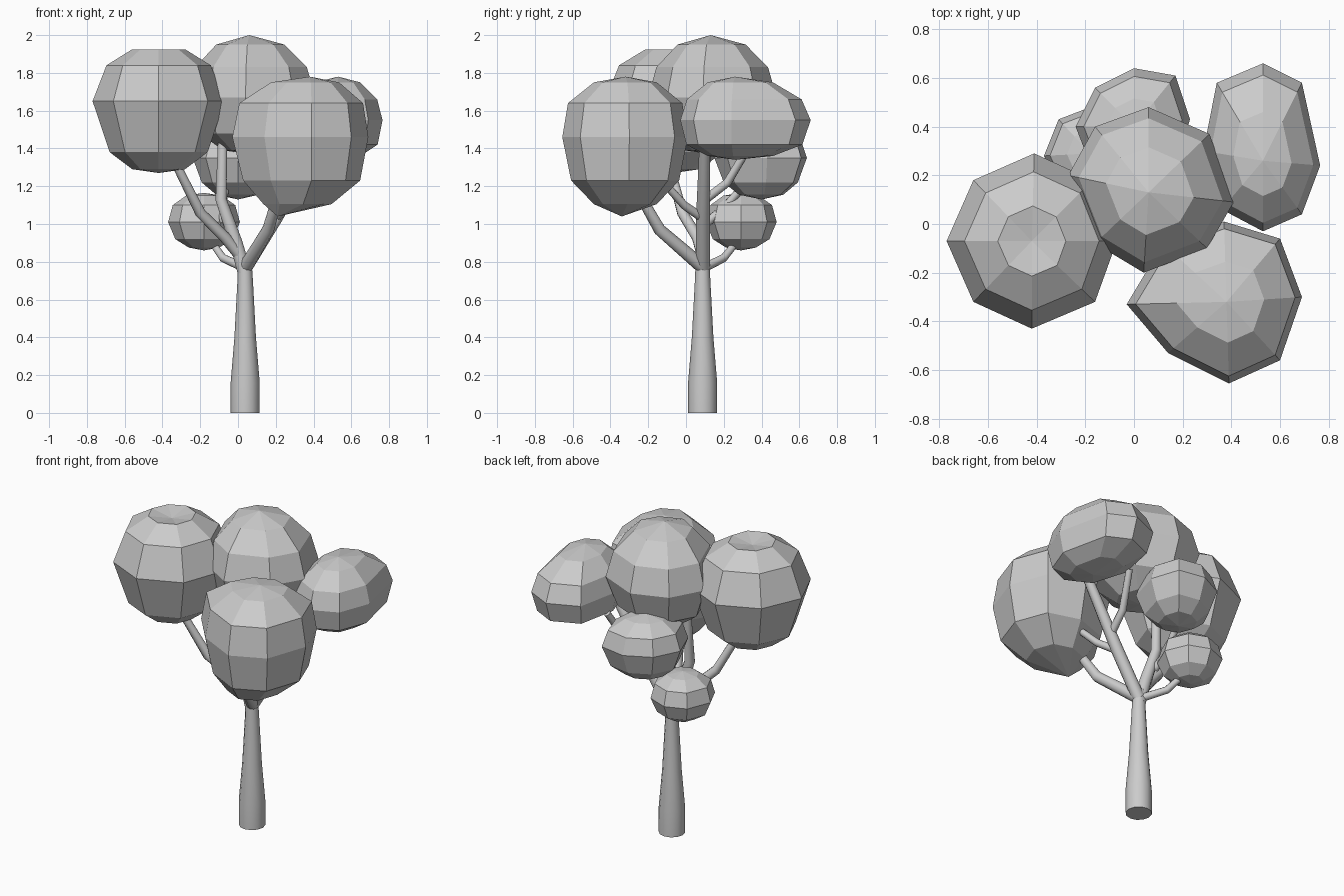
import bpy, bmesh, math


def limb(name, points, sides_res=3):
    """Tapered round tube through (x, y, z, radius) points."""
    cu = bpy.data.curves.new(name, 'CURVE')
    cu.dimensions = '3D'
    cu.bevel_depth = 1.0
    cu.bevel_resolution = sides_res
    cu.use_fill_caps = True
    sp = cu.splines.new('POLY')
    sp.points.add(len(points) - 1)
    for p, (x, y, z, r) in zip(sp.points, points):
        p.co = (x, y, z, 1)
        p.radius = r
    ob = bpy.data.objects.new(name, cu)
    bpy.context.collection.objects.link(ob)
    bpy.ops.object.select_all(action='DESELECT')
    ob.select_set(True)
    bpy.context.view_layer.objects.active = ob
    bpy.ops.object.convert(target='MESH')
    bpy.ops.object.shade_smooth_by_angle(angle=math.radians(50))


def foliage(name, centre, outline, profile):
    """Faceted clump: eight-sided plan outline scaled by (z, scale, dx, dy) rings."""
    cx, cy = centre
    bm = bmesh.new()
    rings = []
    for z, s, *shift in profile:
        dx, dy = shift or (0, 0)
        if s == 0:
            rings.append([bm.verts.new((cx + dx, cy + dy, z))])
        else:
            rings.append([bm.verts.new((cx + dx + (x - cx) * s, cy + dy + (y - cy) * s, z))
                          for x, y in outline])
    n = len(outline)
    for lo, hi in zip(rings, rings[1:]):
        for i in range(n):
            j = (i + 1) % n
            if len(lo) == 1:
                bm.faces.new((lo[0], hi[j], hi[i]))
            elif len(hi) == 1:
                bm.faces.new((lo[i], lo[j], hi[0]))
            else:
                bm.faces.new((lo[i], lo[j], hi[j], hi[i]))
    bmesh.ops.recalc_face_normals(bm, faces=bm.faces)
    me = bpy.data.meshes.new(name)
    bm.to_mesh(me)
    bm.free()
    bpy.context.collection.objects.link(bpy.data.objects.new(name, me))


# Trunk
limb("trunk", [(.038, .088, 0, .077), (.038, .088, .16, .077), (.038, .088, .4, .057),
               (.038, .088, .7, .041), (.035, .088, .82, .036)], 4)

# Main branches and forks
limb("branch_top", [(.035, .09, .74, .038), (-.01, .09, .9, .036), (-.09, .09, 1.13, .031),
                    (-.08, .11, 1.5, .025)])
limb("branch_left", [(.02, .09, .82, .03), (-.07, .06, .93, .03), (-.2, -.02, 1.06, .028),
                     (-.35, -.1, 1.36, .022)])
limb("branch_right", [(.04, .09, .77, .038), (.2, .09, 1.03, .037), (.45, .1, 1.45, .028)])
limb("branch_right_fork", [(.25, .09, 1.12, .024), (.27, .22, 1.22, .023), (.32, .34, 1.42, .02)])
limb("branch_right_stub", [(.2, .09, 1.03, .024), (.27, -.01, 1.1, .022), (.32, -.1, 1.2, .02)])
limb("branch_front", [(.045, .08, .78, .037), (.16, -.14, .97, .032), (.22, -.26, 1.18, .026)])
limb("branch_back", [(-.07, .1, 1.0, .024), (-.09, .2, 1.08, .023), (-.06, .32, 1.22, .02)])
limb("branch_low", [(.03, .1, .77, .024), (-.08, .2, .82, .022), (-.15, .28, .92, .018)])

# Foliage clumps
foliage("foliage_left", (-.42, -.07),
        [(-.07, -.07), (-.17, .18), (-.41, .29), (-.66, .18),
         (-.77, -.07), (-.66, -.32), (-.42, -.43), (-.16, -.32)],
        [(1.27, 0), (1.29, .4), (1.38, .74), (1.65, 1), (1.84, .79), (1.925, .4), (1.9, 0)])
foliage("foliage_top", (.06, .13),
        [(.41, .09), (.31, .37), (.06, .48), (-.16, .4),
         (-.27, .2), (-.16, -.08), (.04, -.2), (.3, -.1)],
        [(1.37, 0), (1.39, .42), (1.48, .8), (1.67, 1), (1.83, .87), (1.95, .53), (2.0, 0)])
foliage("foliage_front", (.38, -.32),
        [(.69, -.3), (.6, -.06), (.37, .01), (.12, -.08),
         (-.03, -.33), (.14, -.53), (.39, -.655), (.6, -.56)],
        [(1.04, 0, -.17, -.02), (1.105, .5, -.04, 0), (1.23, .86), (1.46, 1), (1.64, .91),
         (1.75, .5), (1.78, 0)])
foliage("foliage_right", (.53, .26),
        [(.765, .24), (.69, .58), (.53, .66), (.34, .58),
         (.285, .3), (.36, .06), (.53, -.03), (.69, .04)],
        [(1.34, 0), (1.36, .5), (1.42, .89), (1.55, 1), (1.66, .88), (1.75, .5), (1.78, 0)])
foliage("foliage_back", (0, .4),
        [(.23, .43), (.17, .61), (0, .64), (-.16, .56),
         (-.24, .4), (-.17, .22), (0, .15), (.17, .22)],
        [(1.13, 0), (1.155, .48), (1.22, .8), (1.35, 1), (1.45, .86), (1.51, .48), (1.53, 0)])
foliage("foliage_low", (-.18, .29),
        [(.01, .29), (-.05, .43), (-.18, .48), (-.31, .43),
         (-.37, .28), (-.31, .15), (-.18, .105), (-.05, .15)],
        [(.86, 0), (.875, .42), (.92, .8), (1.01, 1), (1.1, .87), (1.15, .5), (1.165, 0)])
